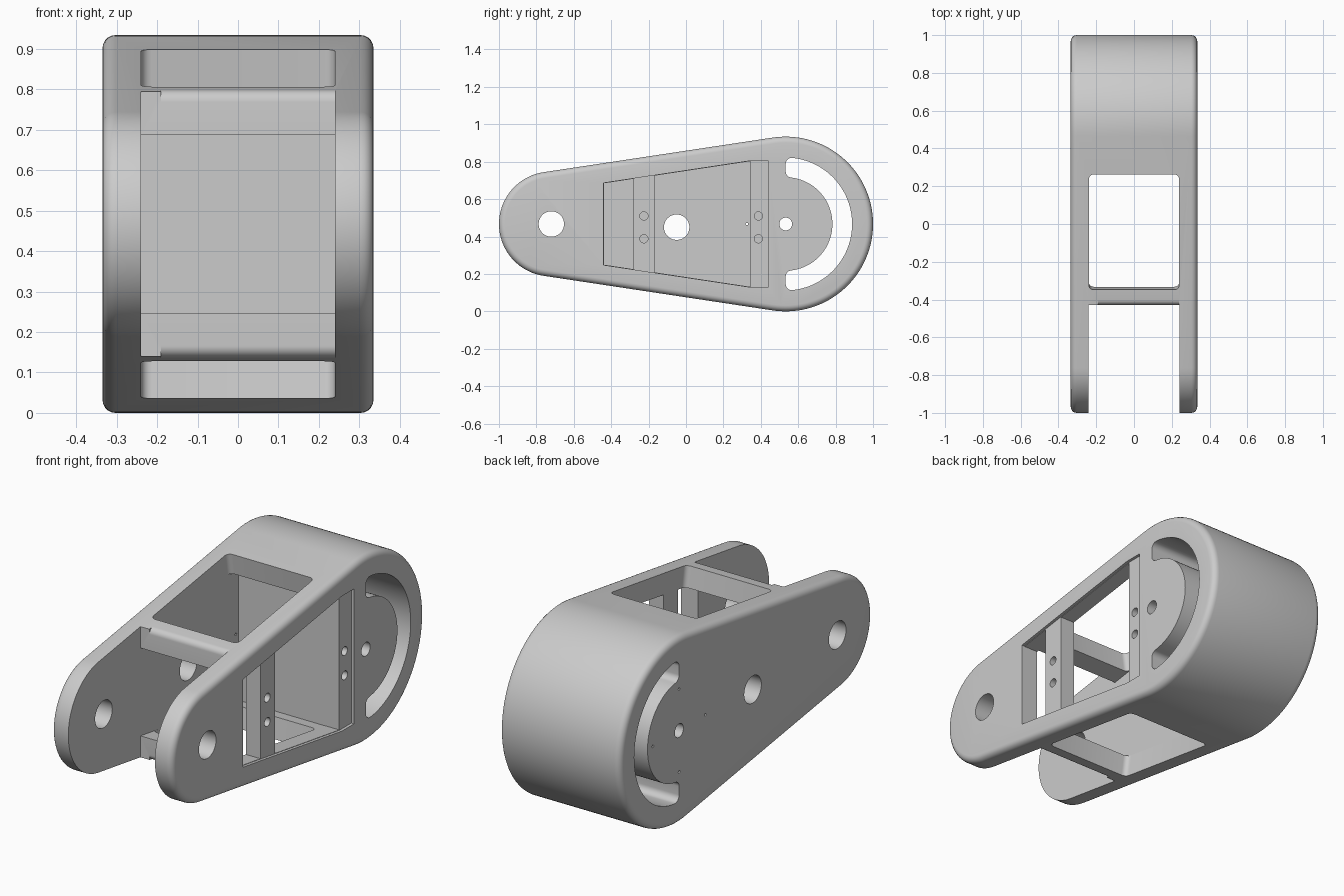
import bpy, bmesh, math
from mathutils import Matrix

if "Cube" in bpy.data.objects:
    bpy.data.objects.remove(bpy.data.objects["Cube"])

MID = 0.467               # height of the long axis
NOSE, TAIL = -0.72, 0.533   # pivot centres along y
R_NOSE, R_TAIL = 0.28, 0.467
HALF, GAP = 0.335, 0.24   # outer and inner half widths
SLOPE = math.asin((R_TAIL - R_NOSE) / (TAIL - NOSE))


def edge_height(y):
    """Distance of the sloping outer skin from the long axis."""
    return (R_TAIL + (y - TAIL) * math.sin(SLOPE)) / math.cos(SLOPE)


def arc(y, z, r, a, b, n):
    return [(y + r * math.cos(a + (b - a) * i / n),
             z + r * math.sin(a + (b - a) * i / n)) for i in range(n + 1)]


def mirrored(points):
    """Flip an outline about the long axis."""
    return [(y, 2 * MID - z) for y, z in points]


def finish(bm, name, bevel):
    bmesh.ops.recalc_face_normals(bm, faces=bm.faces)
    mesh = bpy.data.meshes.new(name)
    bm.to_mesh(mesh)
    bm.free()
    obj = bpy.data.objects.new(name, mesh)
    bpy.context.collection.objects.link(obj)
    if bevel:
        mod = obj.modifiers.new("round_edges", "BEVEL")
        mod.width, mod.segments = bevel, 5
        mod.limit_method, mod.angle_limit = "ANGLE", math.radians(50)
    return obj


def prism(name, outline, x0, x1, bevel=0):
    """Extrude a side outline (y, z) from x0 to x1."""
    bm = bmesh.new()
    face = bm.faces.new([bm.verts.new((x0, y, z)) for y, z in outline])
    new = bmesh.ops.extrude_face_region(bm, geom=[face])["geom"]
    verts = [v for v in new if isinstance(v, bmesh.types.BMVert)]
    bmesh.ops.translate(bm, vec=(x1 - x0, 0, 0), verts=verts)
    return finish(bm, name, bevel)


def drill(name, y, z, r, x0, x1, n=40):
    return prism(name, arc(y, z, r, 0, math.tau, n)[:-1], x0, x1)


def taper(y0, y1, inset):
    """Symmetric outline that follows the sloping skin at a given inset."""
    a, b = edge_height(y0) - inset, edge_height(y1) - inset
    return [(y0, MID - a), (y1, MID - b), (y1, MID + b), (y0, MID + a)]


# Main body: hull around the two pivots
up = math.pi / 2 + SLOPE
body = prism("arm_body",
             arc(TAIL, MID, R_TAIL, -up, up, 72)
             + arc(NOSE, MID, R_NOSE, up, math.tau - up, 40),
             -HALF, HALF, 0.032)
cutters = []

# Fork gap and central cavity in one outline
SKIN, FRONT, BACK = 0.107, -0.429, 0.345
lo0, lo1, hi1, hi0 = taper(FRONT, BACK, SKIN)
cutters.append(prism("cavity_cutter",
                     [(-1.1, -0.1), (FRONT, -0.1), lo0, lo1, hi1, hi0,
                      (FRONT, 1.1), (-1.1, 1.1)], -GAP, GAP))

# Top and bottom windows, square to the sloping skin
for side in (1, -1):
    y = -0.043
    bm = bmesh.new()
    bmesh.ops.create_cube(bm, size=1)
    bm.transform(Matrix.Translation((0, y, MID + side * edge_height(y)))
                 @ Matrix.Rotation(side * SLOPE, 4, "X")
                 @ Matrix.Diagonal((2 * GAP - 0.001, 0.617, 0.32, 1)))
    cutters.append(finish(bm, "window_cutter", 0.026))

# Rounded front edges of the cross bars, square at the left-hand end
r = 0.03
centre = MID + edge_height(FRONT + r) - r / math.cos(SLOPE)
curve = arc(FRONT + r, centre, r, math.pi, up, 8)
outline = curve + [(curve[-1][0], centre + 0.1), (FRONT - 0.01, centre + 0.1),
                   (FRONT - 0.01, centre)]
for points in (outline, mirrored(outline)):
    cutters.append(prism("bar_round_cutter", points, -0.19, GAP - 0.0005))

# Cover recess and two openings in the right cheek, leaving the posts
a, b, c, d = taper(-0.44, BACK, SKIN - 0.001)
cutters.append(prism("recess_cutter",
                     [a, b, (0.44, b[1]), (0.44, c[1]), c, d],
                     HALF - 0.015, 0.5))
for y0, y1 in ((-0.439, -0.28), (-0.165, BACK - 0.001)):
    cutters.append(prism("opening_cutter", taper(y0, y1, SKIN + 0.001),
                         GAP - 0.02, 0.5))

# Curved slot around the rear pivot, with rounded corners at its flat ends
R_OUT, R_IN, f = 0.355, 0.25, 0.032
a_out, a_in = math.acos(f / (R_OUT - f)), math.acos(f / (R_IN + f))
z_out = MID + (R_OUT - f) * math.sin(a_out)
z_in = MID + (R_IN + f) * math.sin(a_in)
half = (arc(TAIL, MID, R_OUT, 0, a_out, 28)[:-1]
        + arc(TAIL + f, z_out, f, a_out, math.pi, 8)
        + arc(TAIL + f, z_in, f, math.pi, math.pi + a_in, 8)[:-1]
        + arc(TAIL, MID, R_IN, a_in, 0, 28))
cutters.append(prism("slot_cutter", half + mirrored(half[-2:0:-1]), -0.6, 0.6))

# Pivot holes, cable hole, post screw holes and small screw holes
cutters.append(drill("nose_hole_cutter", NOSE, MID, 0.068, -0.6, 0.6))
cutters.append(drill("tail_hole_cutter", TAIL, MID, 0.034, -0.6, 0.6))
cutters.append(drill("cable_hole_cutter", -0.05, 0.45, 0.068, -0.6, -0.1))
for y in (-0.225, 0.387):
    for dz in (-0.061, 0.061):
        cutters.append(drill("post_hole_cutter", y, 0.449 + dz,
                             0.022, 0.2, 0.5, 24))
for i in range(4):
    t = i * math.pi / 2
    cutters.append(drill("screw_hole_cutter", TAIL + 0.207 * math.cos(t),
                         MID + 0.207 * math.sin(t), 0.007, -0.6, -0.2, 12))

# Cut everything and bake the result
for cutter in cutters:
    cutter.hide_render = True
    mod = body.modifiers.new(cutter.name, "BOOLEAN")
    mod.operation, mod.solver, mod.object = "DIFFERENCE", "EXACT", cutter
graph = bpy.context.evaluated_depsgraph_get()
baked = bpy.data.meshes.new_from_object(body.evaluated_get(graph))
body.modifiers.clear()
body.data = baked
for cutter in cutters:
    bpy.data.objects.remove(cutter)

# Plain grey finish
grey = bpy.data.materials.new("light_grey")
grey.use_nodes = True
colour = (0.6, 0.6, 0.6, 1)
grey.diffuse_color = colour
grey.node_tree.nodes["Principled BSDF"].inputs["Base Color"].default_value = colour
baked.materials.clear()
baked.materials.append(grey)

bpy.ops.object.select_all(action="DESELECT")
body.select_set(True)
bpy.context.view_layer.objects.active = body
bpy.ops.object.shade_smooth_by_angle(angle=math.radians(30))
